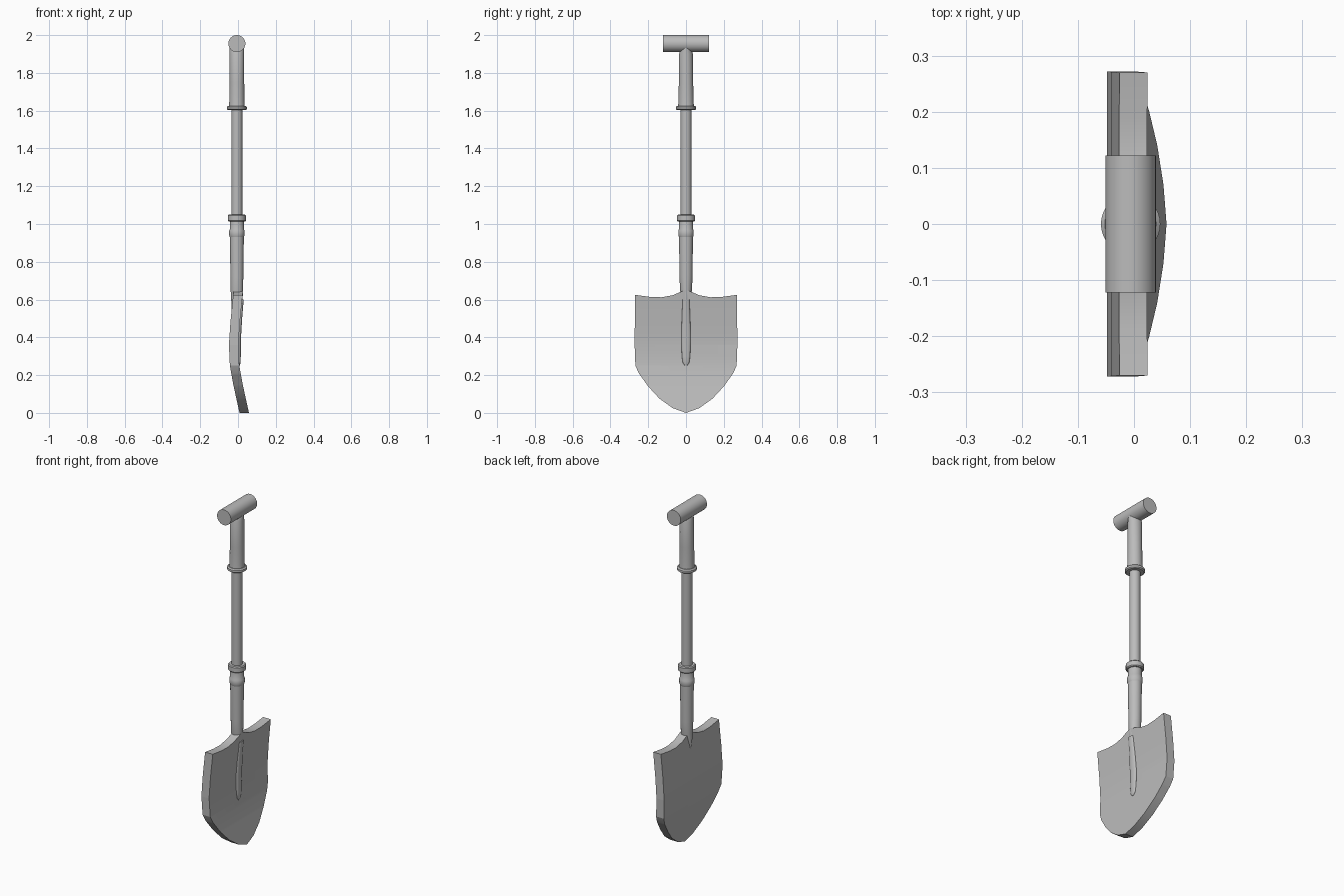
import bpy, bmesh, math
from mathutils import Vector

cube = bpy.data.objects.get("Cube")
if cube:
    bpy.data.objects.remove(cube, do_unlink=True)

AXIS = -0.006      # x of the shaft centre line
THICK = 0.05       # blade thickness

steel = bpy.data.materials.new("plain grey")
steel.use_nodes = True
grey = (0.5, 0.5, 0.5, 1)
steel.diffuse_color = grey
steel.node_tree.nodes["Principled BSDF"].inputs["Base Color"].default_value = grey


def finish(name, bm, angle=35):
    bmesh.ops.recalc_face_normals(bm, faces=bm.faces)
    mesh = bpy.data.meshes.new(name)
    bm.to_mesh(mesh)
    bm.free()
    mesh.materials.append(steel)
    obj = bpy.data.objects.new(name, mesh)
    bpy.context.collection.objects.link(obj)
    bpy.ops.object.select_all(action='DESELECT')
    obj.select_set(True)
    bpy.context.view_layer.objects.active = obj
    bpy.ops.object.shade_smooth_by_angle(angle=math.radians(angle))
    return obj


def loft(name, rings, sides=32):
    """Skin capped elliptical rings given as (z, centre x, radius x, radius y)."""
    bm = bmesh.new()
    loops = []
    for z, cx, rx, ry in rings:
        turn = [2 * math.pi * i / sides for i in range(sides)]
        loops.append([bm.verts.new((cx + rx * math.cos(a), ry * math.sin(a), z)) for a in turn])
    for low, high in zip(loops, loops[1:]):
        for i in range(sides):
            j = (i + 1) % sides
            bm.faces.new((low[i], low[j], high[j], high[i]))
    bm.faces.new(loops[0])
    bm.faces.new(loops[-1])
    return finish(name, bm)


def lathe(name, profile):
    return loft(name, [(z, AXIS, r, r) for r, z in profile])


def blade_back(z):
    """x of the blade's convex face at height z."""
    pts = [(0, 0.008), (0.15, -0.025), (0.25, -0.043), (0.36, -0.048), (0.48, -0.04), (0.66, -0.022)]
    for (z0, x0), (z1, x1) in zip(pts, pts[1:]):
        if z <= z1:
            return x0 + (x1 - x0) * (z - z0) / (z1 - z0)
    return pts[-1][1]


# Blade: flat outline, cut into bands, thickened and bent
half = [(0.03, 0.64), (0.07, 0.623), (0.13, 0.612), (0.19, 0.614), (0.27, 0.625),
        (0.272, 0.36), (0.268, 0.25), (0.25, 0.21), (0.2, 0.14), (0.14, 0.075), (0.07, 0.025)]
outline = [(0, 0.65)] + half + [(0, 0)] + [(-y, z) for y, z in reversed(half)]
bm = bmesh.new()
bm.faces.new([bm.verts.new((0, y, z)) for y, z in outline])
for z in (0.15, 0.2, 0.25, 0.3, 0.36, 0.42, 0.48):
    bmesh.ops.bisect_plane(bm, geom=bm.verts[:] + bm.edges[:] + bm.faces[:],
                           plane_co=(0, 0, z), plane_no=(0, 0, 1))
front = bmesh.ops.extrude_face_region(bm, geom=bm.faces[:], use_keep_orig=True)["geom"]
for v in front:
    if isinstance(v, bmesh.types.BMVert):
        v.co.x = THICK
for v in bm.verts:
    v.co.x += blade_back(v.co.z)
finish("blade", bm)

# Raised rib down the hollow face
loft("blade_rib", [(z, blade_back(z) + THICK, 0.45 * w, w) for z, w in
                   ((0.25, 0.006), (0.265, 0.017), (0.3, 0.022), (0.4, 0.025), (0.5, 0.022), (0.6, 0.018))])

# Socket, tapering into the blade
loft("socket", [(0.5, -0.008, 0.022, 0.004), (0.58, AXIS, 0.029, 0.018), (0.65, AXIS, 0.033, 0.032),
                (0.72, AXIS, 0.034, 0.034), (0.93, AXIS, 0.037, 0.037)])
lathe("socket_band", [(0.037, 0.93), (0.041, 0.94), (0.041, 0.965), (0.037, 0.972), (0.037, 1.02)])

# Shaft and collars
lathe("shaft", [(0.029, 0.95), (0.029, 1.65)])
lathe("lower_collar", [(0.043, 1.013), (0.048, 1.018), (0.048, 1.044), (0.043, 1.049)])
lathe("upper_collar", [(0.047, 1.603), (0.053, 1.608), (0.053, 1.62), (0.046, 1.626)])

# Handle neck, narrowing sideways where it meets the grip
loft("handle_neck", [(1.62, AXIS, 0.042, 0.042), (1.65, AXIS, 0.04, 0.04), (1.75, AXIS, 0.039, 0.038),
                     (1.9, AXIS, 0.039, 0.037), (1.94, AXIS, 0.039, 0.022)])

# Cross grip
grip = loft("cross_grip", [(-0.122, 0, 0.045, 0.045), (0.122, 0, 0.045, 0.045)], 40)
grip.rotation_euler = (math.pi / 2, 0, 0)
grip.location = (AXIS, 0, 1.955)
